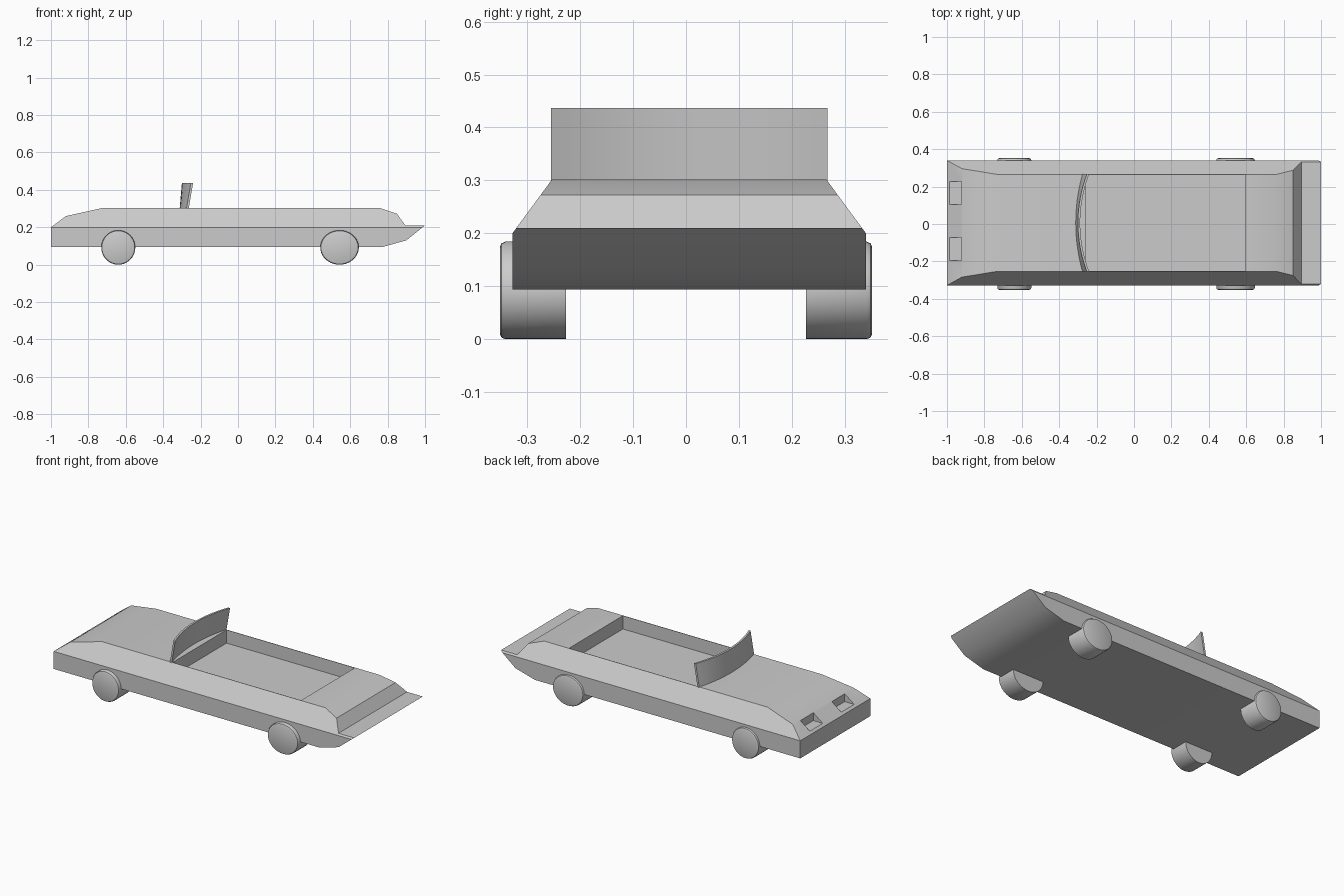
import bpy, bmesh, math

if "Cube" in bpy.data.objects:
    bpy.data.objects.remove(bpy.data.objects["Cube"])

YC = 0.006  # centre line of the body

grey = bpy.data.materials.new("plain grey")
grey.diffuse_color = (0.6, 0.6, 0.6, 1)
grey.use_nodes = True
grey.node_tree.nodes["Principled BSDF"].inputs["Base Color"].default_value = grey.diffuse_color


def finish(name, bm, angle=30):
    bmesh.ops.recalc_face_normals(bm, faces=bm.faces)
    me = bpy.data.meshes.new(name)
    bm.to_mesh(me)
    bm.free()
    ob = bpy.data.objects.new(name, me)
    bpy.context.collection.objects.link(ob)
    me.materials.append(grey)
    smooth(ob, angle)
    return ob


def select(ob):
    bpy.ops.object.select_all(action='DESELECT')
    ob.select_set(True)
    bpy.context.view_layer.objects.active = ob


def smooth(ob, angle=30):
    select(ob)
    bpy.ops.object.shade_smooth_by_angle(angle=math.radians(angle))


def box(name, x0, x1, y0, y1, z0, z1):
    bm = bmesh.new()
    bmesh.ops.create_cube(bm, size=1)
    for v in bm.verts:
        v.co = ((x0 + x1) / 2 + v.co.x * (x1 - x0),
                (y0 + y1) / 2 + v.co.y * (y1 - y0),
                (z0 + z1) / 2 + v.co.z * (z1 - z0))
    return finish(name, bm)


# Body: side profile whose half width narrows above the belt line
def half_width(z):
    return 0.334 - max(0, z - 0.2) * 0.075 / 0.102


profile = [(-1, 0.094), (0.77, 0.094), (0.9, 0.13), (0.987, 0.2), (1, 0.21),
           (0.895, 0.21), (0.85, 0.272), (0.76, 0.302), (-0.73, 0.302),
           (-0.92, 0.26), (-1, 0.2)]
bm = bmesh.new()
sides = [[bm.verts.new((x, YC + s * half_width(z), z)) for x, z in profile] for s in (-1, 1)]
left, right = sides
n = len(profile)
for i in range(n):
    j = (i + 1) % n
    bm.faces.new((left[i], left[j], right[j], right[i]))
for side in sides:
    bm.faces.new(side[:4] + side[10:])  # lower flank
    bm.faces.new(side[3:])              # sloping shoulder
body = finish("body", bm)

# Cockpit opening and two headlight recesses
cutters = [box("cockpit_cutter", -0.26, 0.596, YC - 0.256, YC + 0.256, 0.222, 0.4)]
for y0, y1 in ((-0.195, -0.072), (0.104, 0.227)):
    cutters.append(box("headlight_cutter", -1.05, -0.922, y0, y1, 0.211, 0.35))
for cutter in cutters:
    mod = body.modifiers.new("cut", 'BOOLEAN')
    mod.operation = 'DIFFERENCE'
    mod.solver = 'EXACT'
    mod.object = cutter
    select(body)
    bpy.ops.object.modifier_apply(modifier=mod.name)
    bpy.data.objects.remove(cutter)
smooth(body)

# Windscreen: curved, leaning back, with a little thickness
bm = bmesh.new()
rows = []
STEPS = 16
for i in range(STEPS + 1):
    t = -1 + 2 * i / STEPS
    ring = []
    for z, apex, end in ((0.298, -0.312, -0.276), (0.437, -0.3, -0.252)):
        x = apex + (end - apex) * t * t
        y = YC + 0.261 * t
        ring += [bm.verts.new((x, y, z)), bm.verts.new((x + 0.012, y, z))]
    rows.append([ring[0], ring[1], ring[3], ring[2]])
for a, b in zip(rows, rows[1:]):
    for k in range(4):
        m = (k + 1) % 4
        bm.faces.new((a[k], a[m], b[m], b[k]))
bm.faces.new(rows[0])
bm.faces.new(rows[-1])
finish("windscreen", bm)


# Wheels: drums with a rounded outer rim, spun about the axle
def wheel(name, x, rx, rz, side):
    inner, outer = 0.227, 0.352
    section = [(inner, 1), (outer - 0.01, 1), (outer - 0.003, 0.965), (outer, 0.89)]
    bm = bmesh.new()
    count = 40
    rings = []
    for y, f in section:
        rings.append([bm.verts.new((x + rx * f * math.cos(2 * math.pi * k / count), side * y,
                                    rz + rz * f * math.sin(2 * math.pi * k / count)))
                      for k in range(count)])
    for a, b in zip(rings, rings[1:]):
        for k in range(count):
            m = (k + 1) % count
            bm.faces.new((a[k], a[m], b[m], b[k]))
    bm.faces.new(rings[0])
    bm.faces.new(rings[-1])
    finish(name, bm, 40)


for side, label in ((-1, "right"), (1, "left")):
    wheel("front_wheel_" + label, -0.64, 0.091, 0.092, side)
    wheel("rear_wheel_" + label, 0.543, 0.103, 0.092, side)
